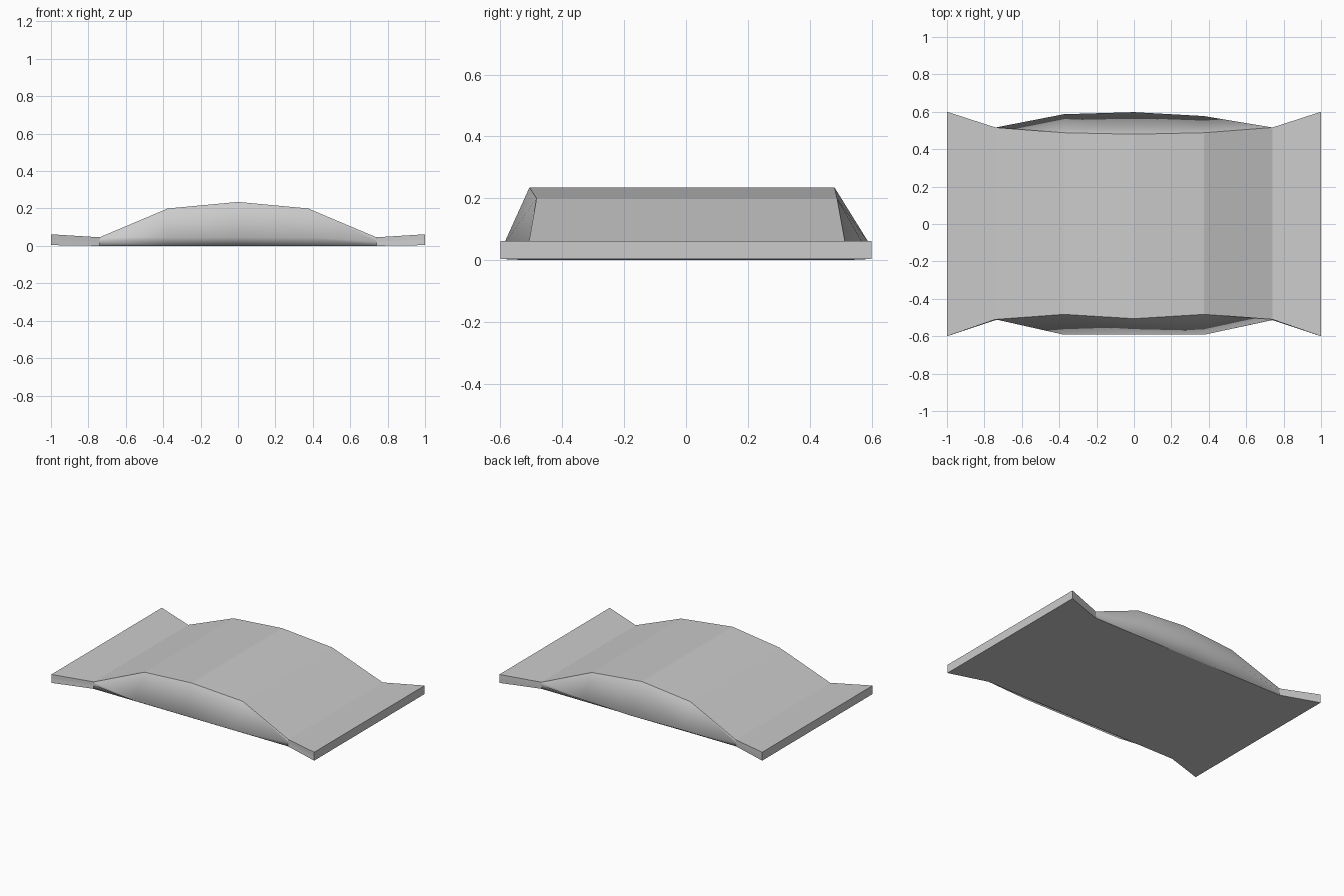
import bpy, bmesh

if "Cube" in bpy.data.objects:
    bpy.data.objects.remove(bpy.data.objects["Cube"])

# Cross-section stations along x:
# x, top z, bottom z, back (top y, bulge y), front (top y, bulge y), bulge z, bottom y
stations = [
    (-1.00, .062, .004, (.60, .60), (.60, .60), .033, .60),
    (-0.74, .046, .000, (.516, .516), (.51, .51), .023, .514),
    (-0.375, .20, .000, (.488, .587), (.483, .592), .045, .514),
    (0.00, .235, .000, (.48, .598), (.506, .592), .045, .514),
    (0.375, .20, .000, (.488, .577), (.483, .592), .045, .514),
    (0.74, .046, .000, (.516, .516), (.51, .51), .023, .514),
    (1.00, .062, .004, (.60, .60), (.60, .60), .033, .60),
]

# Loft the ramp body through the cross-sections
bm = bmesh.new()
rings = []
for x, top, bottom, back, front, mid, base in stations:
    section = [(-front[0], top), (-front[1], mid), (-base, bottom),
               (base, bottom), (back[1], mid), (back[0], top)]
    rings.append([bm.verts.new((x, y, z)) for y, z in section])

for i in range(len(rings) - 1):
    a, b = rings[i], rings[i + 1]
    for j in range(6):
        k = (j + 1) % 6
        face = bm.faces.new((a[j], a[k], b[k], b[j]))
        # Bulging flanks are smooth; deck, underside and end slabs are flat
        face.smooth = j in (0, 1, 3, 4) and 0 < i < 5

# End caps
bm.faces.new(rings[0])
bm.faces.new(rings[-1])
bmesh.ops.recalc_face_normals(bm, faces=bm.faces[:])

mesh = bpy.data.meshes.new("ramp_body")
bm.to_mesh(mesh)
bm.free()
ramp = bpy.data.objects.new("ramp_body", mesh)
bpy.context.collection.objects.link(ramp)
